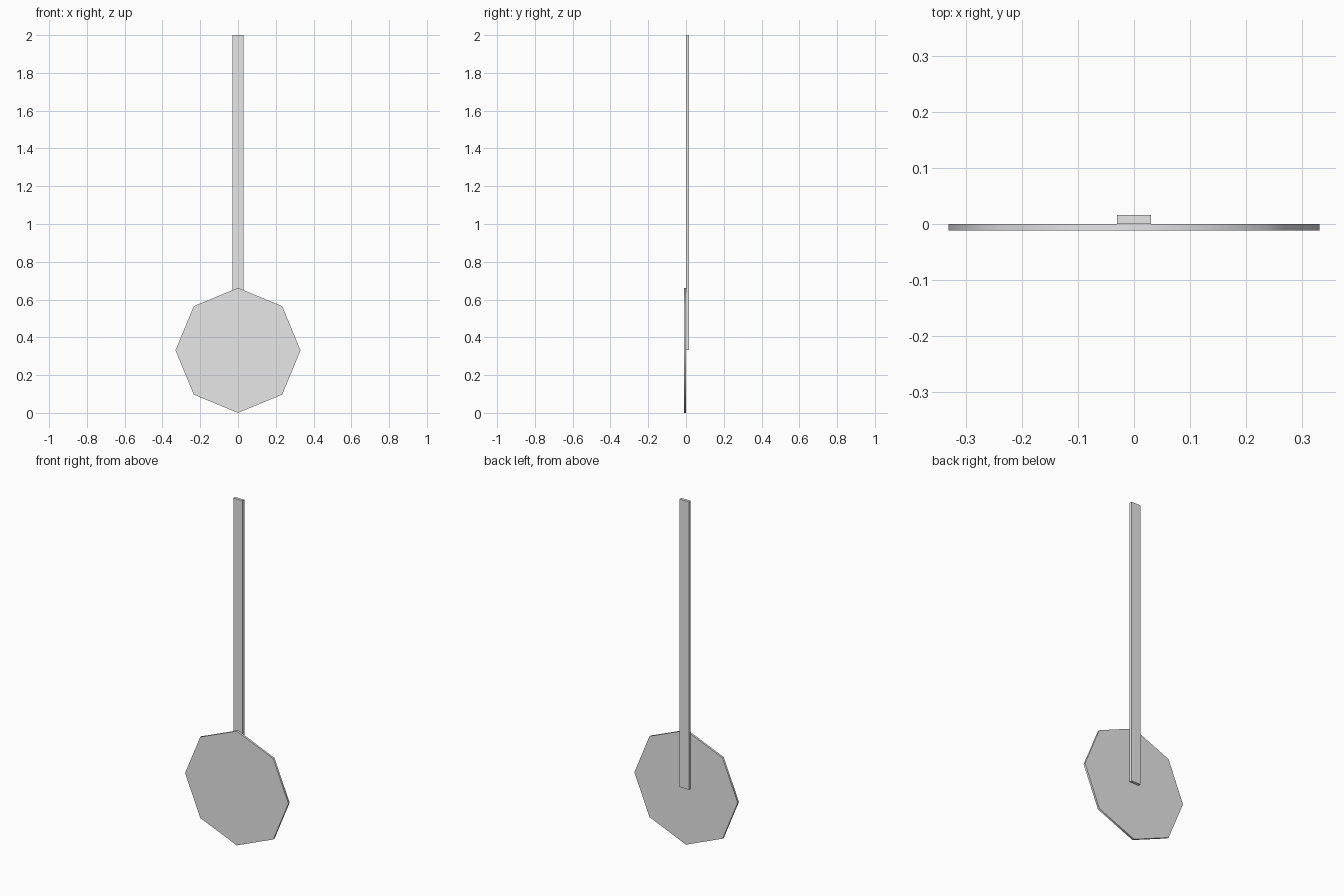
import bpy
import math

cube = bpy.data.objects.get("Cube")
if cube:
    bpy.data.objects.remove(cube, do_unlink=True)

RADIUS = 0.331
PLATE_DEPTH = 0.0116
POST_SIZE = (0.06, 0.016, 1.668)
TOP = 2.0

# Single light grey for the whole model
grey = bpy.data.materials.new("light_grey")
grey.use_nodes = True
grey.diffuse_color = (0.8, 0.8, 0.8, 1)
grey.node_tree.nodes["Principled BSDF"].inputs["Base Color"].default_value = (0.8, 0.8, 0.8, 1)


def finish(name):
    obj = bpy.context.object
    obj.name = obj.data.name = name
    obj.data.materials.append(grey)
    bpy.ops.object.transform_apply(location=False, rotation=True, scale=True)
    return obj


# Octagonal plate standing upright, one corner pointing down
bpy.ops.mesh.primitive_cylinder_add(
    vertices=8, radius=RADIUS, depth=PLATE_DEPTH,
    location=(0, -PLATE_DEPTH / 2, RADIUS), rotation=(math.pi / 2, 0, 0))
finish("octagonal_plate")
bpy.ops.object.shade_smooth_by_angle(angle=math.radians(60))

# Flat post behind the plate, ending at the plate centre
bpy.ops.mesh.primitive_cube_add(
    size=1, location=(0, POST_SIZE[1] / 2, TOP - POST_SIZE[2] / 2))
bpy.context.object.scale = POST_SIZE
finish("post")
